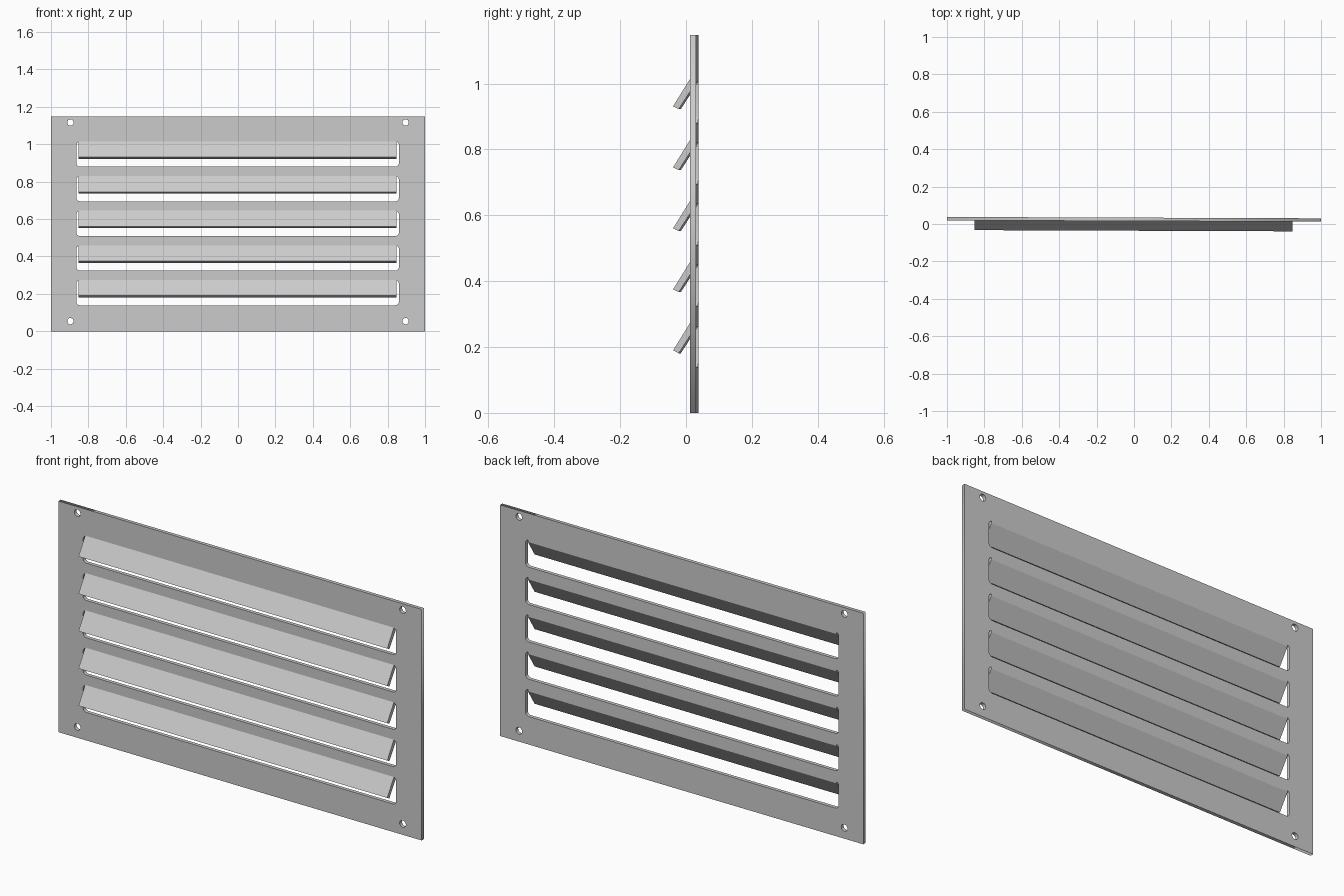
import bpy, bmesh
from math import pi, cos, sin

if "Cube" in bpy.data.objects:
    bpy.data.objects.remove(bpy.data.objects["Cube"])

YAW = -0.0037                      # the panel sits very slightly turned
FRONT, BACK = 0.016, 0.034         # plate faces in y
PITCH, COUNT = 0.1853, 5
SLOT_LOW, SLOT_HIGH = 0.139, 0.273


def rounded_rect(x0, x1, z0, z1, r, n=6):
    corners = [(x1 - r, z1 - r), (x0 + r, z1 - r), (x0 + r, z0 + r), (x1 - r, z0 + r)]
    return [(cx + r * cos((k + i / n) * pi / 2), cz + r * sin((k + i / n) * pi / 2))
            for k, (cx, cz) in enumerate(corners) for i in range(n + 1)]


def circle(cx, cz, r, n=24):
    return [(cx + r * cos(2 * pi * i / n), cz + r * sin(2 * pi * i / n)) for i in range(n)]


def cut_plate(name, outlines):
    curve = bpy.data.curves.new(name, 'CURVE')
    curve.dimensions = '2D'
    curve.fill_mode = 'BOTH'
    curve.extrude = (BACK - FRONT) / 2
    for pts in outlines:
        s = curve.splines.new('POLY')
        s.points.add(len(pts) - 1)
        for p, (x, z) in zip(s.points, pts):
            p.co = (x, z, 0, 1)
        s.use_cyclic_u = True
    ob = bpy.data.objects.new(name, curve)
    bpy.context.collection.objects.link(ob)
    ob.location.y = (FRONT + BACK) / 2
    ob.rotation_euler = (pi / 2, 0, YAW)
    bpy.ops.object.select_all(action='DESELECT')
    ob.select_set(True)
    bpy.context.view_layer.objects.active = ob
    bpy.ops.object.convert(target='MESH')


def louver(name, z):
    # bent blade cross-section in (y, z), swept along x
    profile = [(-0.036, -0.083), (-0.019, -0.092), (BACK, -0.010),
               (BACK, 0.001), (FRONT, 0.001)]
    bm = bmesh.new()
    face = bm.faces.new([bm.verts.new((-0.853, y, z + dz)) for y, dz in profile])
    ext = bmesh.ops.extrude_face_region(bm, geom=[face])
    verts = [g for g in ext['geom'] if isinstance(g, bmesh.types.BMVert)]
    bmesh.ops.translate(bm, verts=verts, vec=(1.70, 0, 0))
    bmesh.ops.recalc_face_normals(bm, faces=bm.faces)
    me = bpy.data.meshes.new(name)
    bm.to_mesh(me)
    bm.free()
    ob = bpy.data.objects.new(name, me)
    ob.rotation_euler.z = YAW
    bpy.context.collection.objects.link(ob)


# face plate with slots and screw holes
outlines = [[(-1, 0), (1, 0), (1, 1.147), (-1, 1.147)]]
for i in range(COUNT):
    dz = i * PITCH
    outlines.append(rounded_rect(-0.864, 0.860, SLOT_LOW + dz, SLOT_HIGH + dz, 0.018))
outlines += [circle(sx * 0.896, z, 0.017) for sx in (-1, 1) for z in (0.054, 1.116)]
cut_plate("vent_plate", outlines)

# slanted louvers
for i in range(COUNT):
    louver(f"louver_{i + 1}", SLOT_HIGH + i * PITCH)
